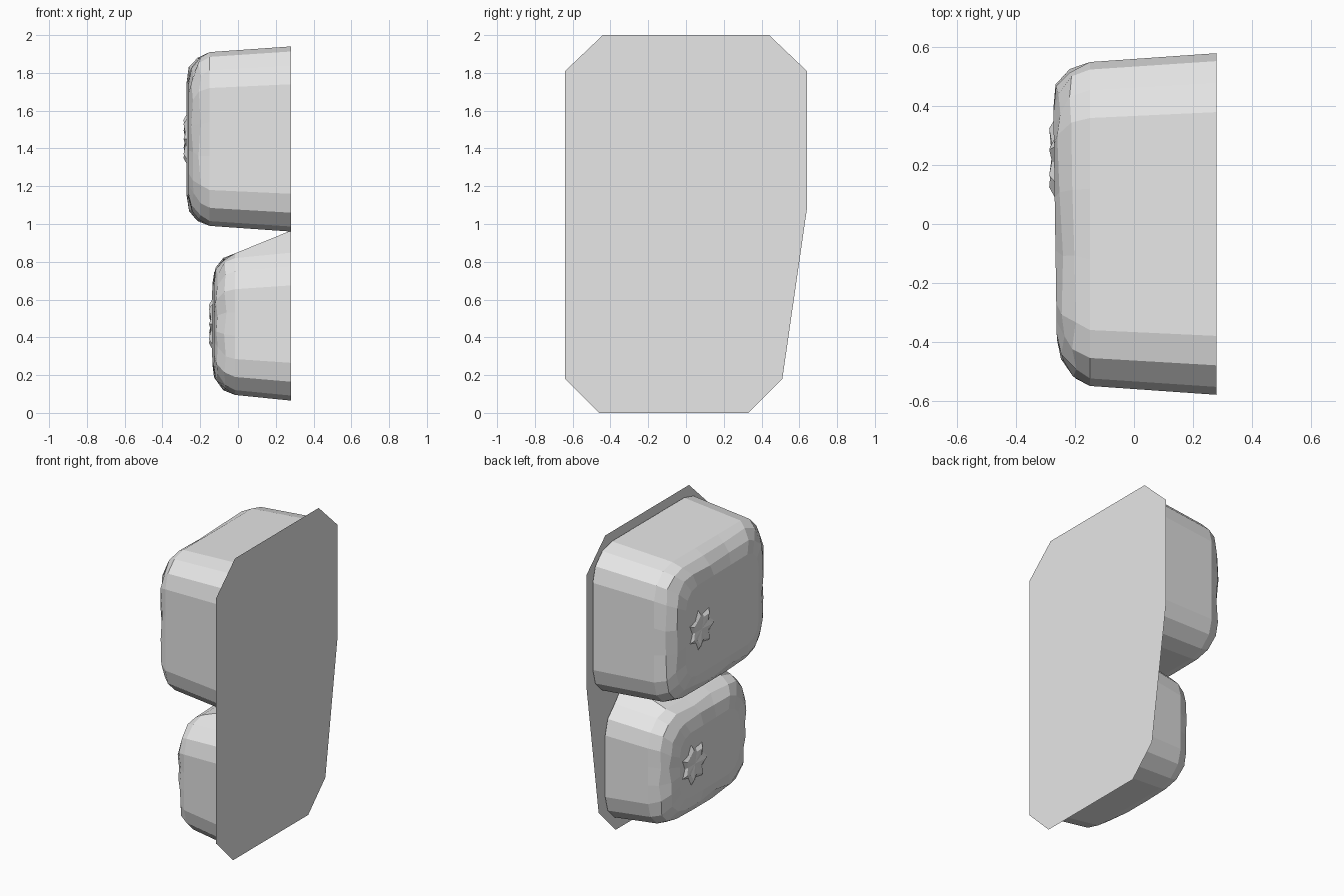
import bpy, bmesh, math, random
from mathutils import Vector

random.seed(4)
cube = bpy.data.objects.get("Cube")
if cube:
    bpy.data.objects.remove(cube, do_unlink=True)

grey = bpy.data.materials.new("light_grey")
grey.use_nodes = True
grey.diffuse_color = (0.8, 0.8, 0.8, 1)
grey.node_tree.nodes["Principled BSDF"].inputs["Base Color"].default_value = (0.8, 0.8, 0.8, 1)


def finish(name, bm):
    mesh = bpy.data.meshes.new(name)
    bm.to_mesh(mesh)
    bm.free()
    mesh.materials.append(grey)
    obj = bpy.data.objects.new(name, mesh)
    bpy.context.collection.objects.link(obj)
    return obj


def rounded_outline(y0, y1, z0, z1, r, arc=3, straight=3):
    """Rounded rectangle in y and z, with extra points along each side."""
    centres = [(y1 - r, z1 - r), (y0 + r, z1 - r), (y0 + r, z0 + r), (y1 - r, z0 + r)]
    corners = []
    for k, (cy, cz) in enumerate(centres):
        angles = [math.pi / 2 * (k + i / arc) for i in range(arc + 1)]
        corners.append([Vector((cy + r * math.cos(a), cz + r * math.sin(a))) for a in angles])
    points = []
    for k, corner in enumerate(corners):
        points += corner
        end = corners[(k + 1) % 4][0]
        points += [corner[-1].lerp(end, i / straight) for i in range(1, straight)]
    return points


def pod(name, y0, y1, z0, z1, shoulder, flare=0):
    """Tapered shell with a rounded shoulder and a flat end."""
    bm = bmesh.new()
    # x, inset, corner radius, roughness
    rings = [(0.28, 0, 0.2, 0), (shoulder, 0.03, 0.19, 0),
             (shoulder - 0.06, 0.06, 0.18, 0.007),
             (shoulder - 0.1, 0.115, 0.16, 0.01),
             (shoulder - 0.118, 0.19, 0.12, 0)]
    loops = []
    for n, (x, inset, r, rough) in enumerate(rings):
        loop = []
        for y, z in rounded_outline(y0 + inset, y1 - inset, z0 + inset, z1 - inset, r):
            if n == 0 and z > z1 - 0.005:
                z += flare
            tilt = 0.015 * y if n > 1 else 0
            wobble = [random.uniform(-rough, rough) for _ in range(3)]
            loop.append(bm.verts.new((x - tilt + wobble[0], y + wobble[1], z + wobble[2])))
        loops.append(loop)
    for a, b in zip(loops, loops[1:]):
        for i in range(len(a)):
            j = (i + 1) % len(a)
            bm.faces.new((a[i], a[j], b[j], b[i]))
    bm.faces.new(loops[-1])
    bmesh.ops.recalc_face_normals(bm, faces=bm.faces)
    return finish(name, bm)


def rosette(name, x, y, z):
    """Low, ragged star on the end of a pod."""
    bm = bmesh.new()
    tip = bm.verts.new((x - 0.006, y, z))
    rim, ridge = [], []
    count = 14
    for i in range(count):
        a = 2 * math.pi * i / count
        r = 0.14 if i % 2 else 0.1
        c, s = math.cos(a), math.sin(a)
        rim.append(bm.verts.new((x + 0.004, y + r * c, z + r * s)))
        lift = 0.015 if i % 2 else 0.006
        ridge.append(bm.verts.new((x - lift, y + r * c * 0.75, z + r * s * 0.75)))
    for i in range(count):
        j = (i + 1) % count
        bm.faces.new((rim[i], rim[j], ridge[j], ridge[i]))
        bm.faces.new((ridge[i], ridge[j], tip))
    bmesh.ops.recalc_face_normals(bm, faces=bm.faces)
    return finish(name, bm)


# Flat backing plate with clipped corners and one slanted edge
bm = bmesh.new()
outline = [(-0.64, 0.18), (-0.46, 0), (0.33, 0), (0.51, 0.18), (0.64, 1.08),
           (0.64, 1.81), (0.44, 2), (-0.44, 2), (-0.64, 1.81)]
bm.faces.new([bm.verts.new((0.286, y, z)) for y, z in outline])
finish("backing_plate", bm)

# Two pods, the lower one shallower and flared up to the plate
pod("upper_pod", -0.58, 0.58, 0.96, 1.94, -0.15)
pod("lower_pod", -0.575, 0.45, 0.065, 0.875, -0.015, flare=0.09)

# Ragged stars on the pod ends
rosette("upper_rosette", -0.273, 0.23, 1.45)
rosette("lower_rosette", -0.138, 0.11, 0.47)
